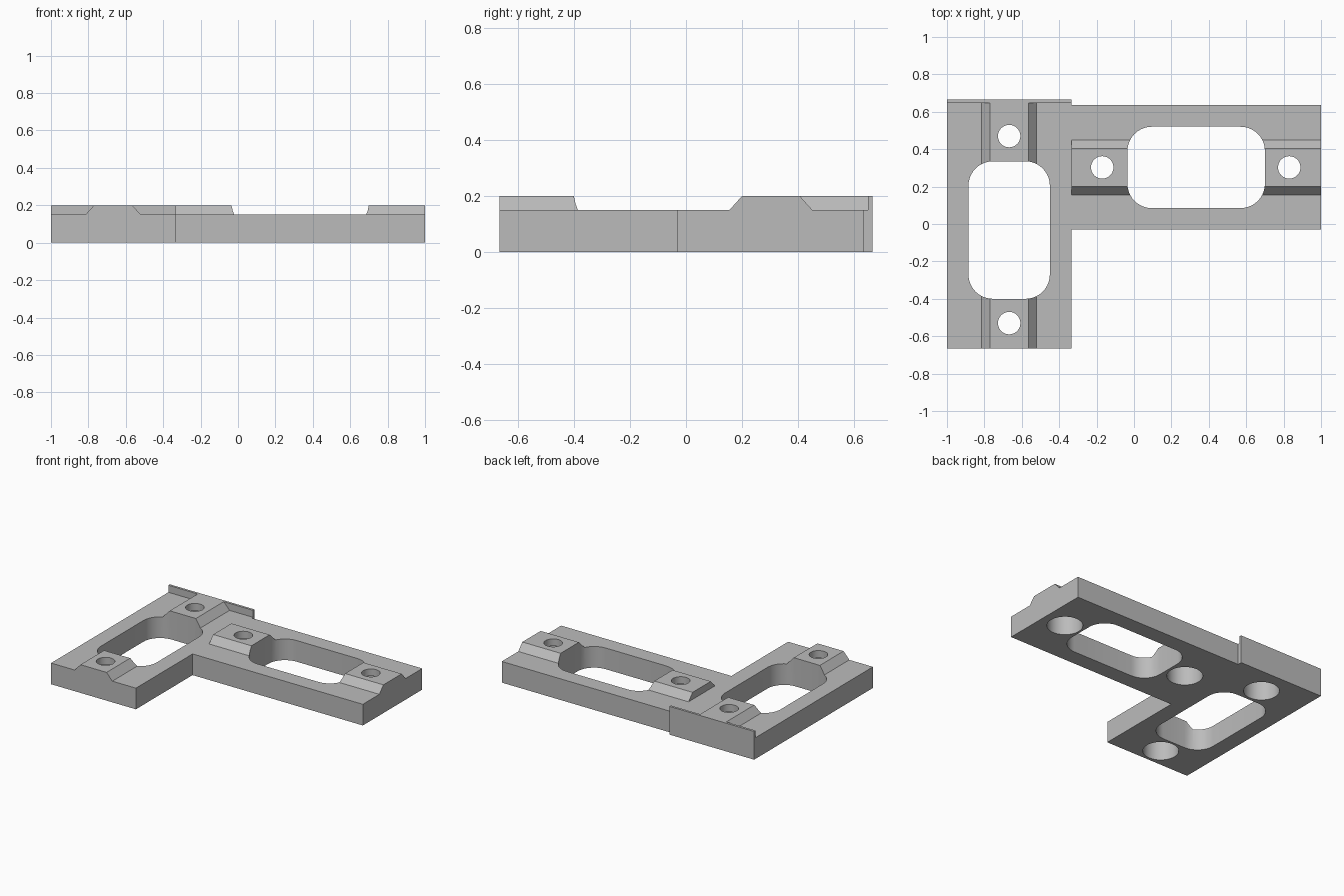
import bpy, bmesh, math
from mathutils import Vector

cube = bpy.data.objects.get("Cube")
if cube:
    bpy.data.objects.remove(cube, do_unlink=True)

grey = bpy.data.materials.new("plain grey")
grey.use_nodes = True
grey.diffuse_color = (0.5, 0.5, 0.5, 1)
grey.node_tree.nodes["Principled BSDF"].inputs["Base Color"].default_value = (0.5, 0.5, 0.5, 1)


def prism(name, points, direction):
    """Extrude a closed outline into a solid object."""
    bm = bmesh.new()
    face = bm.faces.new([bm.verts.new(p) for p in points])
    ext = bmesh.ops.extrude_face_region(bm, geom=[face])
    moved = [g for g in ext["geom"] if isinstance(g, bmesh.types.BMVert)]
    bmesh.ops.translate(bm, verts=moved, vec=Vector(direction))
    bmesh.ops.recalc_face_normals(bm, faces=bm.faces)
    mesh = bpy.data.meshes.new(name)
    bm.to_mesh(mesh)
    bm.free()
    mesh.materials.append(grey)
    obj = bpy.data.objects.new(name, mesh)
    bpy.context.collection.objects.link(obj)
    return obj


def combine(target, other, operation):
    """Apply a boolean and discard the helper solid."""
    mod = target.modifiers.new("combine", "BOOLEAN")
    mod.operation, mod.object, mod.solver = operation, other, "EXACT"
    bpy.context.view_layer.objects.active = target
    bpy.ops.object.modifier_apply(modifier=mod.name)
    bpy.data.objects.remove(other, do_unlink=True)


def arc(cx, cy, r, start, sweep, steps, z):
    return [(cx + r * math.cos(start + sweep * i / steps),
             cy + r * math.sin(start + sweep * i / steps), z) for i in range(steps + 1)]


def rounded_slot(x0, x1, y0, y1, r=0.13):
    corners = [(x1 - r, y1 - r), (x0 + r, y1 - r), (x0 + r, y0 + r), (x1 - r, y0 + r)]
    points = []
    for i, (cx, cy) in enumerate(corners):
        points += arc(cx, cy, r, i * math.pi / 2, math.pi / 2, 10, -0.1)
    return prism("slot_cutter", points, (0, 0, 0.5))


def cylinder(x, y, r, z0, z1):
    return prism("hole_cutter", arc(x, y, r, 0, math.tau, 40, z0)[:-1], (0, 0, z1 - z0))


# L-shaped base plate
left, inner, right = -1, -0.335, 1
front, back = -0.665, 0.665
arm_front, arm_back = -0.03, 0.635
base_top, rib_top = 0.15, 0.2
outline = [(left, front), (inner, front), (inner, arm_front), (right, arm_front),
           (right, arm_back), (inner, arm_back), (inner, back), (left, back)]
plate = prism("mounting_plate", [(x, y, 0) for x, y in outline], (0, 0, base_top))

# Bevelled ribs along each arm, and the thin lip on the back edge
rib = [(-0.1475, 0.08), (-0.1475, base_top), (-0.1025, rib_top),
       (0.1025, rib_top), (0.1475, base_top), (0.1475, 0.08)]
rib_x, rib_y = -0.6675, 0.3025
combine(plate, prism("long_rib", [(rib_x + u, front, z) for u, z in rib], (0, back - front, 0)), "UNION")
combine(plate, prism("side_rib", [(inner, rib_y + u, z) for u, z in rib], (right - inner, 0, 0)), "UNION")
lip = [(left, 0.648), (inner, 0.648), (inner, back), (left, back)]
combine(plate, prism("back_lip", [(x, y, 0.08) for x, y in lip], (0, 0, rib_top - 0.08)), "UNION")

# Rounded openings
combine(plate, rounded_slot(-0.885, -0.45, -0.4, 0.335), "DIFFERENCE")
combine(plate, rounded_slot(-0.035, 0.7, 0.085, 0.52), "DIFFERENCE")

# Screw holes with wide counterbores from below
for x, y in [(rib_x, 0.47), (rib_x, -0.53), (-0.17, rib_y), (0.83, rib_y)]:
    combine(plate, cylinder(x, y, 0.06, -0.1, 0.4), "DIFFERENCE")
    combine(plate, cylinder(x, y, 0.115, -0.1, 0.15), "DIFFERENCE")

bpy.ops.object.select_all(action="DESELECT")
plate.select_set(True)
bpy.context.view_layer.objects.active = plate
bpy.ops.object.shade_smooth_by_angle(angle=math.radians(30))
